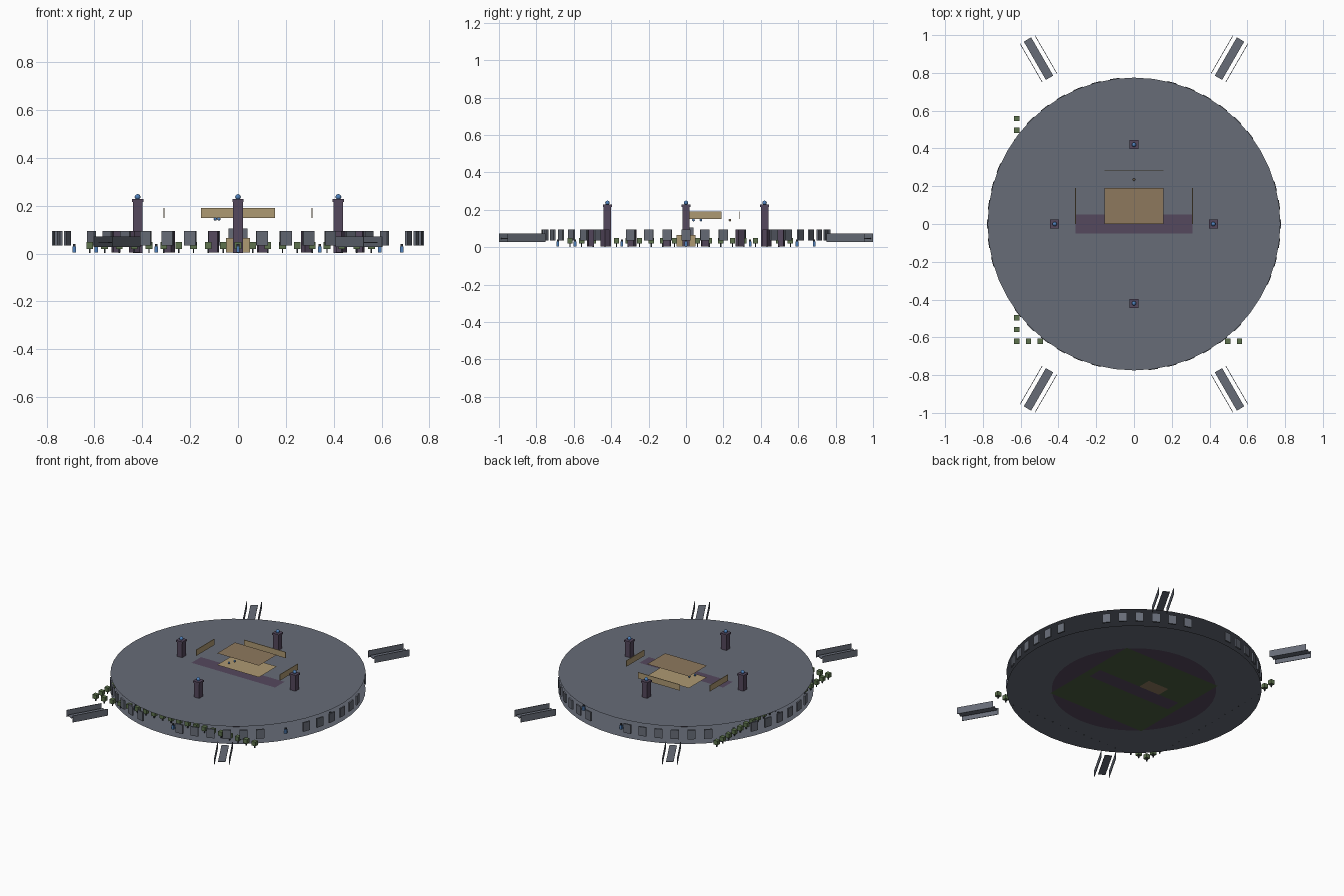
import bpy, math
from math import sin, cos, radians, pi

if "Cube" in bpy.data.objects:
    bpy.data.objects.remove(bpy.data.objects["Cube"])


def material(name, rgb):
    m = bpy.data.materials.new(name)
    m.diffuse_color = (*rgb, 1)
    m.use_nodes = True
    m.node_tree.nodes["Principled BSDF"].inputs["Base Color"].default_value = m.diffuse_color
    return m


STONE = material("grey stone", (0.135, 0.15, 0.185))
PURPLE = material("dark purple", (0.09, 0.065, 0.11))
TAN = material("light wood", (0.42, 0.32, 0.17))
WOOD = material("brown wood", (0.27, 0.19, 0.11))
LEAF = material("leaf green", (0.11, 0.17, 0.075))
GRASS = material("grass green", (0.07, 0.11, 0.05))
BLUE = material("blue", (0.08, 0.22, 0.5))
DARK = material("dark grey", (0.03, 0.035, 0.045))


def mesh_object(name, verts, faces, mat):
    me = bpy.data.meshes.new(name)
    me.from_pydata(verts, [], faces)
    me.materials.append(mat)
    ob = bpy.data.objects.new(name, me)
    bpy.context.collection.objects.link(ob)
    return ob


CUBE_FACES = [(0, 2, 3, 1), (4, 5, 7, 6), (0, 1, 5, 4),
              (2, 6, 7, 3), (0, 4, 6, 2), (1, 3, 7, 5)]


def boxes(name, items, mat):
    """One mesh of boxes, each given as (centre, size, turn about z)."""
    verts, faces = [], []
    for (cx, cy, cz), (sx, sy, sz), a in items:
        n = len(verts)
        for k in (-.5, .5):
            for j in (-.5, .5):
                for i in (-.5, .5):
                    x, y = i * sx, j * sy
                    verts.append((cx + x * cos(a) - y * sin(a),
                                  cy + x * sin(a) + y * cos(a), cz + k * sz))
        faces += [tuple(n + v for v in f) for f in CUBE_FACES]
    return mesh_object(name, verts, faces, mat)


def plate(name, x0, x1, y0, y1, z, mat):
    return mesh_object(name, [(x0, y0, z), (x1, y0, z), (x1, y1, z), (x0, y1, z)],
                       [(0, 1, 2, 3)], mat)


def disc(name, r, z, mat, n=48):
    ring = [(r * cos(2 * pi * i / n), r * sin(2 * pi * i / n), z) for i in range(n)]
    return mesh_object(name, ring, [tuple(range(n))], mat)


def ball(name, loc, r, mat):
    bpy.ops.mesh.primitive_uv_sphere_add(segments=12, ring_count=8, radius=r, location=loc)
    ob = bpy.context.object
    ob.name = name
    ob.data.materials.append(mat)
    bpy.ops.object.shade_smooth()


def polar(r, deg, z):
    return (r * cos(radians(deg)), r * sin(radians(deg)), z)


# Two thin round decks, open between them
disc("lower_deck", 0.775, 0.003, STONE)
disc("upper_deck", 0.775, 0.12, STONE)

# Layers on the underside of the lower deck
disc("inner_floor", 0.5, 0.002, PURPLE)
plate("lawn", -0.36, 0.36, -0.36, 0.36, 0.0012, GRASS)
plate("lower_carpet", -0.31, 0.31, -0.05, 0.05, 0.0006, PURPLE)
plate("lower_stage", -0.155, 0.0, 0.05, 0.14, 0.0, WOOD)

# Ring of wall panels with a gap at each of six gates
boxes("wall_panels", [(polar(0.772, i * 7.5, 0.065), (0.01, 0.05, 0.06), radians(i * 7.5))
                      for i in range(48) if i % 8 not in (3, 4)], STONE)

# Columns between the decks
boxes("inner_columns", [(polar(0.52, i * 22.5 + 11.25, 0.05), (0.03, 0.04, 0.09),
                         radians(i * 22.5 + 11.25)) for i in range(16)], PURPLE)

# Central seat under the upper deck
boxes("seat", [((0, 0, 0.035), (0.1, 0.1, 0.06), 0)], TAN)
boxes("seat_back", [((0, 0.02, 0.085), (0.08, 0.04, 0.04), 0)], STONE)

# Four bridges: floor plus two rails, pointing outwards
floors, rails = [], []
for deg in (60, 120, 240, 300):
    a = radians(deg)
    cx, cy, _ = polar(1.011, deg, 0)
    floors.append(((cx, cy, 0.047), (0.234, 0.045, 0.004), a))
    for s in (-0.045, 0.045):
        rails.append(((cx - s * sin(a), cy + s * cos(a), 0.05), (0.234, 0.003, 0.045), a))
boxes("bridge_floors", floors, STONE)
boxes("bridge_rails", rails, STONE)

# Four towers with caps and blue balls
spots = [polar(0.42, d, 0) for d in (0, 90, 180, 270)]
boxes("towers", [((x, y, 0.11), (0.04, 0.04, 0.215), 0) for x, y, _ in spots], PURPLE)
boxes("tower_caps", [((x, y, 0.222), (0.048, 0.048, 0.012), 0) for x, y, _ in spots], PURPLE)
for x, y, _ in spots:
    ball("tower_ball", (x, y, 0.237), 0.012, BLUE)

# Hall on the upper deck: carpet, stage, floating walls and roof
plate("carpet", -0.31, 0.31, -0.05, 0.05, 0.122, PURPLE)
plate("stage", -0.155, 0.155, 0.0, 0.19, 0.13, TAN)
plate("roof", -0.155, 0.155, 0.0, 0.19, 0.208, WOOD)
boxes("hall_walls", [((0, 0.285, 0.17), (0.31, 0.004, 0.04), 0),
                     ((-0.31, 0.095, 0.17), (0.004, 0.19, 0.04), 0),
                     ((0.31, 0.095, 0.17), (0.004, 0.19, 0.04), 0)], TAN)
for x, y, mat in ((-0.095, 0.04, BLUE), (-0.08, 0.08, BLUE), (0, 0.235, WOOD)):
    ball("small_figure", (x, y, 0.145), 0.007, mat)

# Two rows of small square trees
steps = [-0.62 + 0.062 * i for i in range(20)]
trees = [(x, -0.62) for x in steps] + [(-0.62, y) for y in steps[1:]]
boxes("tree_crowns", [((x, y, 0.034), (0.028, 0.028, 0.028), 0) for x, y in trees], LEAF)
boxes("tree_trunks", [((x, y, 0.012), (0.006, 0.006, 0.02), 0) for x, y in trees], DARK)

# Ring of small guards
guards = [polar(0.685, d, 0) for d in range(0, 360, 30)]
boxes("guards", [((x, y, 0.017), (0.014, 0.014, 0.026), 0) for x, y, _ in guards], BLUE)
boxes("guard_heads", [((x, y, 0.035), (0.011, 0.011, 0.01), 0) for x, y, _ in guards], DARK)
